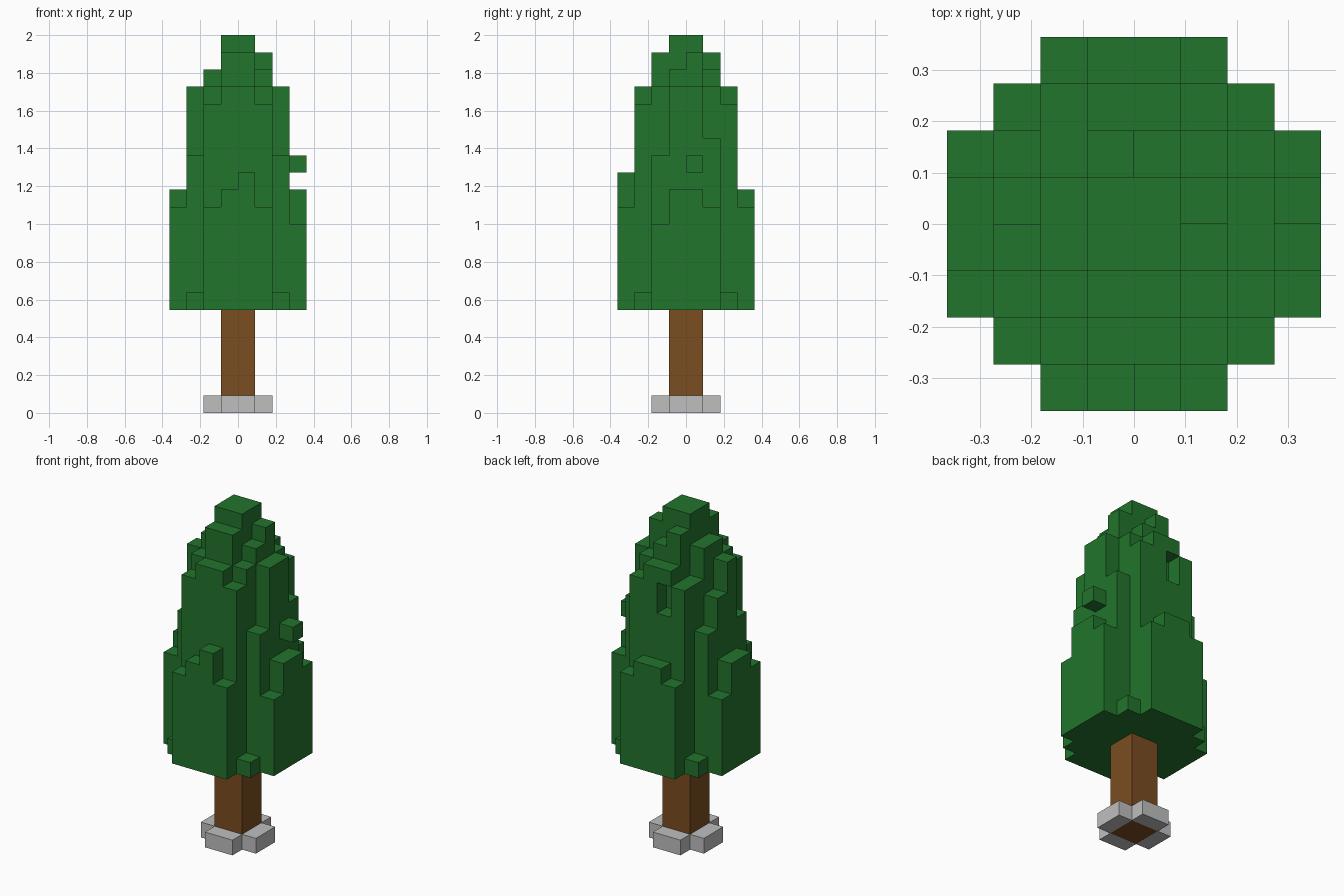
import bpy, bmesh, math
from mathutils import Vector

cube = bpy.data.objects.get("Cube")
if cube:
    bpy.data.objects.remove(cube, do_unlink=True)

V = 2 / 22          # edge of one block
CANOPY_BASE = 6     # canopy underside, in blocks


def material(name, rgb):
    m = bpy.data.materials.new(name)
    m.use_nodes = True
    m.diffuse_color = (*rgb, 1)
    m.node_tree.nodes["Principled BSDF"].inputs["Base Color"].default_value = (*rgb, 1)
    return m


def finish(name, bm, mat):
    mesh = bpy.data.meshes.new(name)
    bm.to_mesh(mesh)
    bm.free()
    mesh.materials.append(mat)
    obj = bpy.data.objects.new(name, mesh)
    bpy.context.collection.objects.link(obj)
    return obj


def box(name, lo, hi, mat):
    """Box between two corners given in blocks."""
    lo, hi = Vector(lo), Vector(hi)
    bm = bmesh.new()
    bmesh.ops.create_cube(bm, size=1)
    for v in bm.verts:
        v.co = ((lo + hi) / 2 + v.co * (hi - lo)) * V
    return finish(name, bm, mat)


def block_skin(name, cells, mat):
    """Outer skin of a set of unit blocks, flat areas merged."""
    bm = bmesh.new()
    for cell in cells:
        for axis in range(3):
            for side in (0, 1):
                near = list(cell)
                near[axis] += 2 * side - 1
                if tuple(near) in cells:
                    continue
                u, w = (axis + 1) % 3, (axis + 2) % 3
                ring = [(0, 0), (1, 0), (1, 1), (0, 1)]
                corners = []
                for a, b in (ring if side else ring[::-1]):
                    p = list(cell)
                    p[axis] += side
                    p[u] += a
                    p[w] += b
                    corners.append(bm.verts.new(Vector(p) * V))
                bm.faces.new(corners)
    bmesh.ops.remove_doubles(bm, verts=bm.verts[:], dist=V * 0.01)
    bmesh.ops.dissolve_limit(bm, angle_limit=math.radians(1),
                             verts=bm.verts[:], edges=bm.edges[:])
    return finish(name, bm, mat)


leaf_green = material("leaf green", (0.016, 0.178, 0.026))
bark_brown = material("bark brown", (0.195, 0.074, 0.015))
stone_grey = material("stone grey", (0.52, 0.52, 0.52))

# Trunk
box("trunk", (-1, -1, 0), (1, 1, CANOPY_BASE), bark_brown)

# Stone footing, one slab on each side of the trunk
for name, lo, hi in (("footing_front", (-1, -2, 0), (1, -1, 1)),
                     ("footing_back", (-1, 1, 0), (1, 2, 1)),
                     ("footing_left", (1, -1, 0), (2, 1, 1)),
                     ("footing_right", (-2, -1, 0), (-1, 1, 1))):
    box(name, lo, hi, stone_grey)

# Canopy: top height of each column, rows from front to back
tops = [
    (0, 0, 12, 13, 14, 12, 0, 0),
    (0, 7, 18, 19, 19, 18, 7, 0),
    (12, 15, 19, 21, 21, 19, 15, 11),
    (13, 19, 20, 22, 22, 20, 19, 13),
    (13, 17, 20, 22, 22, 21, 19, 13),
    (11, 15, 18, 21, 20, 19, 16, 12),
    (0, 7, 18, 19, 19, 18, 7, 0),
    (0, 0, 12, 13, 13, 12, 0, 0),
]
leaves = {(x - 4, y - 4, z)
          for y, row in enumerate(tops)
          for x, top in enumerate(row)
          for z in range(CANOPY_BASE, top)}
leaves -= {(-1, 2, 16), (-1, 2, 17)}    # hollow in the back
block_skin("canopy", leaves, leaf_green)

# Loose leaf block on the side
box("leaf_tuft", (3, 0, 14), (4, 1, 15), leaf_green)
